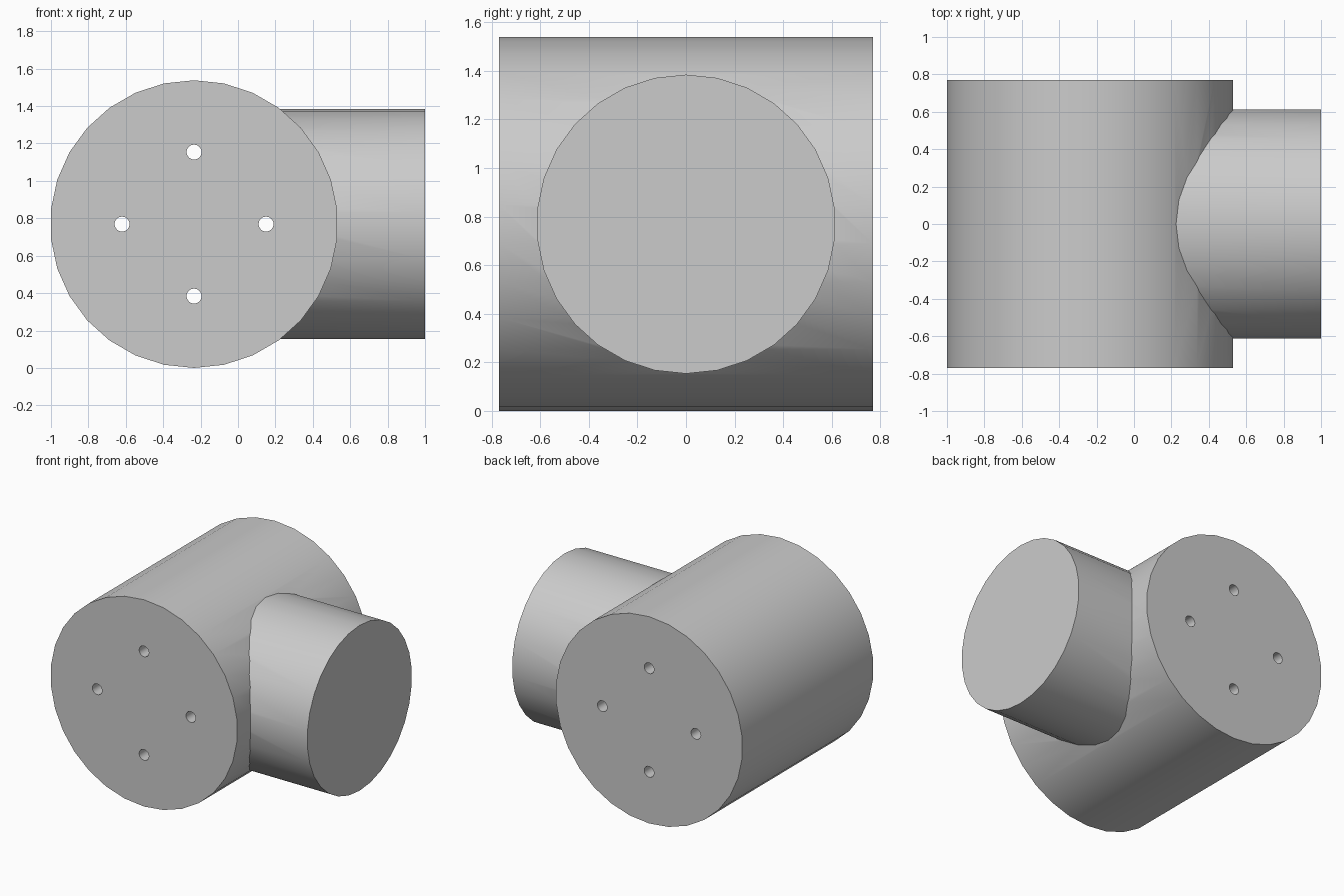
import bpy
from math import pi, radians, sin, cos

cube = bpy.data.objects.get("Cube")
if cube:
    bpy.data.objects.remove(cube, do_unlink=True)

AXIS_X, AXIS_Z = -0.235, 0.769
MAIN_RADIUS, BRANCH_RADIUS = 0.769, 0.615
HOLE_RADIUS, HOLE_OFFSET = 0.04, 0.385
SIDES = 30

grey = bpy.data.materials.new("light grey")
grey.use_nodes = True
colour = (0.6, 0.6, 0.6, 1)
grey.diffuse_color = colour
grey.node_tree.nodes["Principled BSDF"].inputs["Base Color"].default_value = colour


def cylinder(name, radius, length, location, rotation, sides=SIDES):
    bpy.ops.mesh.primitive_cylinder_add(
        vertices=sides, radius=radius, depth=length,
        location=location, rotation=rotation)
    obj = bpy.context.object
    obj.name = name
    obj.data.materials.append(grey)
    return obj


def combine(target, other, operation):
    mod = target.modifiers.new(operation.title(), 'BOOLEAN')
    mod.operation = operation
    mod.solver = 'EXACT'
    mod.object = other
    bpy.context.view_layer.objects.active = target
    bpy.ops.object.modifier_apply(modifier=mod.name)
    bpy.data.objects.remove(other, do_unlink=True)


# Main drum along y, with the branch running out to the +x end
body = cylinder("tee_body", MAIN_RADIUS, 2 * MAIN_RADIUS,
                (AXIS_X, 0, AXIS_Z), (pi / 2, 0, 0))
branch = cylinder("branch", BRANCH_RADIUS, 1 - AXIS_X,
                  ((1 + AXIS_X) / 2, 0, AXIS_Z), (pi / 2, 0, pi / 2))
combine(body, branch, 'UNION')

# Four small holes right through the drum
for i in range(4):
    a = i * pi / 2
    hole = cylinder("hole_cutter", HOLE_RADIUS, 2,
                    (AXIS_X + HOLE_OFFSET * cos(a), 0, AXIS_Z + HOLE_OFFSET * sin(a)),
                    (pi / 2, 0, 0), 24)
    hole.hide_render = True
    combine(body, hole, 'DIFFERENCE')

# Smooth walls, sharp rims
bpy.ops.object.select_all(action='DESELECT')
body.select_set(True)
bpy.context.view_layer.objects.active = body
bpy.ops.object.shade_smooth_by_angle(angle=radians(30))
